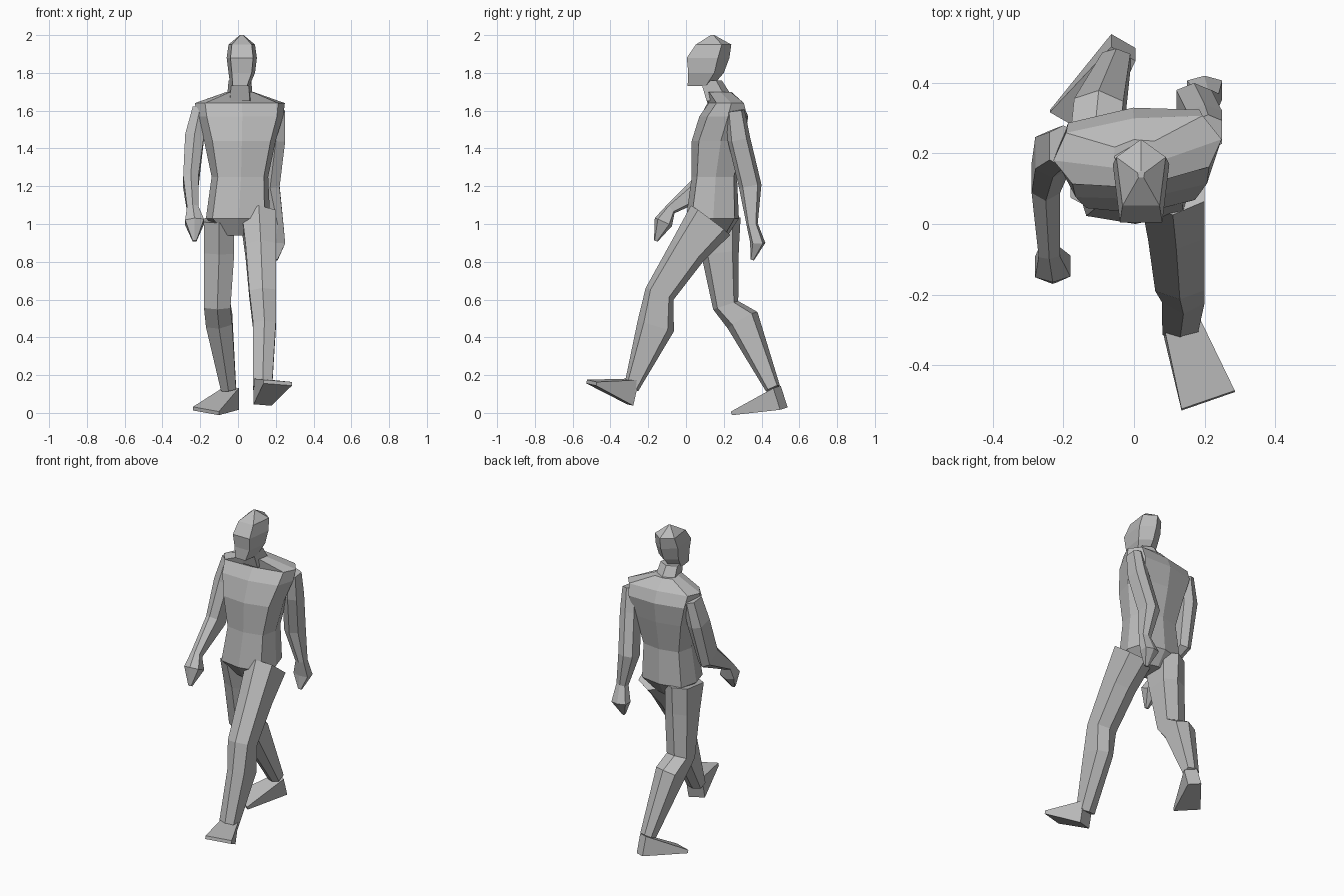
import bpy
import bmesh
from math import copysign, cos, pi, sin
from mathutils import Matrix, Vector

default_cube = bpy.data.objects.get("Cube")
if default_cube:
    bpy.data.objects.remove(default_cube, do_unlink=True)

grey = bpy.data.materials.new("plain grey")
grey.use_nodes = True
tone = (0.5, 0.5, 0.5, 1)
grey.diffuse_color = tone
grey.node_tree.nodes["Principled BSDF"].inputs["Base Color"].default_value = tone


def section(sides):
    """A full, rounded-box polygon that spans one unit each way."""
    offset = 0.5 if sides == 4 else 0
    angles = [pi / 2 + (i + offset) * 2 * pi / sides for i in range(sides)]
    fuller = lambda value: copysign(abs(value) ** 0.6, value)
    points = [(fuller(cos(angle)), fuller(sin(angle))) for angle in angles]
    wide = max(abs(u) for u, v in points)
    deep = max(abs(v) for u, v in points)
    return [(u / wide, v / deep) for u, v in points]


def tube(name, sides, joints, upright=False, turn=0):
    """Skin a limb through joints of (x, y, z, half width, half depth).

    Rings follow the bend of the limb, or stay level when upright;
    turn twists the part gradually about its length.
    """
    bm = bmesh.new()
    centres = [Vector(joint[:3]) for joint in joints]
    last = len(joints) - 1
    rings = []
    for i, (centre, joint) in enumerate(zip(centres, joints)):
        width, depth = joint[3:]
        along = (centres[min(i + 1, last)] - centres[max(i - 1, 0)]).normalized()
        if upright:
            along = Vector((0, 0, 1))
        across = Vector((1, 0, 0))
        across = (across - along * across.dot(along)).normalized()
        across = Matrix.Rotation(turn * i / last, 3, along) @ across
        outward = along.cross(across)
        rings.append([bm.verts.new(centre + across * u * width + outward * v * depth)
                      for u, v in section(sides)])
    for lower, upper in zip(rings, rings[1:]):
        for i in range(sides):
            j = (i + 1) % sides
            bm.faces.new((lower[i], lower[j], upper[j], upper[i]))
    bm.faces.new(rings[0])
    bm.faces.new(rings[-1])
    bmesh.ops.recalc_face_normals(bm, faces=bm.faces)
    mesh = bpy.data.meshes.new(name)
    bm.to_mesh(mesh)
    bm.free()
    mesh.materials.append(grey)
    part = bpy.data.objects.new(name, mesh)
    bpy.context.collection.objects.link(part)


# Trunk from crotch to collar, shoulders turned a little
tube("torso", 8, [
    (0, .14, .94, .07, .08),
    (0, .14, 1.03, .17, .14),
    (.01, .15, 1.25, .15, .12),
    (.01, .17, 1.44, .19, .14),
    (.01, .2, 1.57, .23, .13),
    (.01, .21, 1.64, .24, .09),
    (.01, .17, 1.7, .07, .07),
], upright=True, turn=.15)

# Neck and head, with a narrower face than back of skull
tube("neck", 5, [
    (.01, .18, 1.65, .07, .08),
    (.01, .13, 1.76, .06, .06),
], upright=True)
tube("head", 5, [
    (.01, .07, 1.73, .05, .07),
    (.02, .1, 1.8, .07, .1),
    (.02, .11, 1.88, .08, .12),
    (.02, .14, 1.95, .07, .1),
    (.02, .14, 2, .01, .01),
], upright=True)

# Left leg strides forward, right leg trails
tube("left_leg", 6, [
    (.11, .13, 1.02, .09, .13),
    (.12, .01, .86, .08, .1),
    (.13, -.14, .63, .07, .08),
    (.14, -.16, .46, .06, .1),
    (.13, -.29, .13, .05, .04),
])
tube("right_leg", 6, [
    (-.1, .16, 1.02, .08, .13),
    (-.1, .18, .85, .08, .1),
    (-.11, .21, .57, .07, .07),
    (-.1, .3, .49, .07, .09),
    (-.05, .46, .13, .04, .04),
])

# Wedge feet, from tall heel to thin toe edge
tube("left_foot", 4, [
    (.13, -.28, .11, .05, .07),
    (.21, -.5, .16, .08, .01),
])
tube("right_foot", 4, [
    (-.03, .5, .08, .04, .06),
    (-.17, .28, .01, .08, .01),
])

# Left arm swings back, right arm forward; each ends in a pointed fist
tube("left_arm", 6, [
    (.21, .26, 1.6, .04, .05),
    (.2, .28, 1.45, .05, .06),
    (.17, .34, 1.2, .05, .06),
    (.21, .35, 1, .03, .03),
    (.2, .38, .9, .05, .04),
    (.2, .35, .81, .01, .01),
])
tube("right_arm", 6, [
    (-.2, .22, 1.61, .04, .06),
    (-.23, .2, 1.46, .05, .07),
    (-.25, .13, 1.22, .04, .08),
    (-.24, -.08, 1.08, .03, .03),
    (-.23, -.12, 1.01, .05, .05),
    (-.23, -.16, .91, .01, .01),
])
